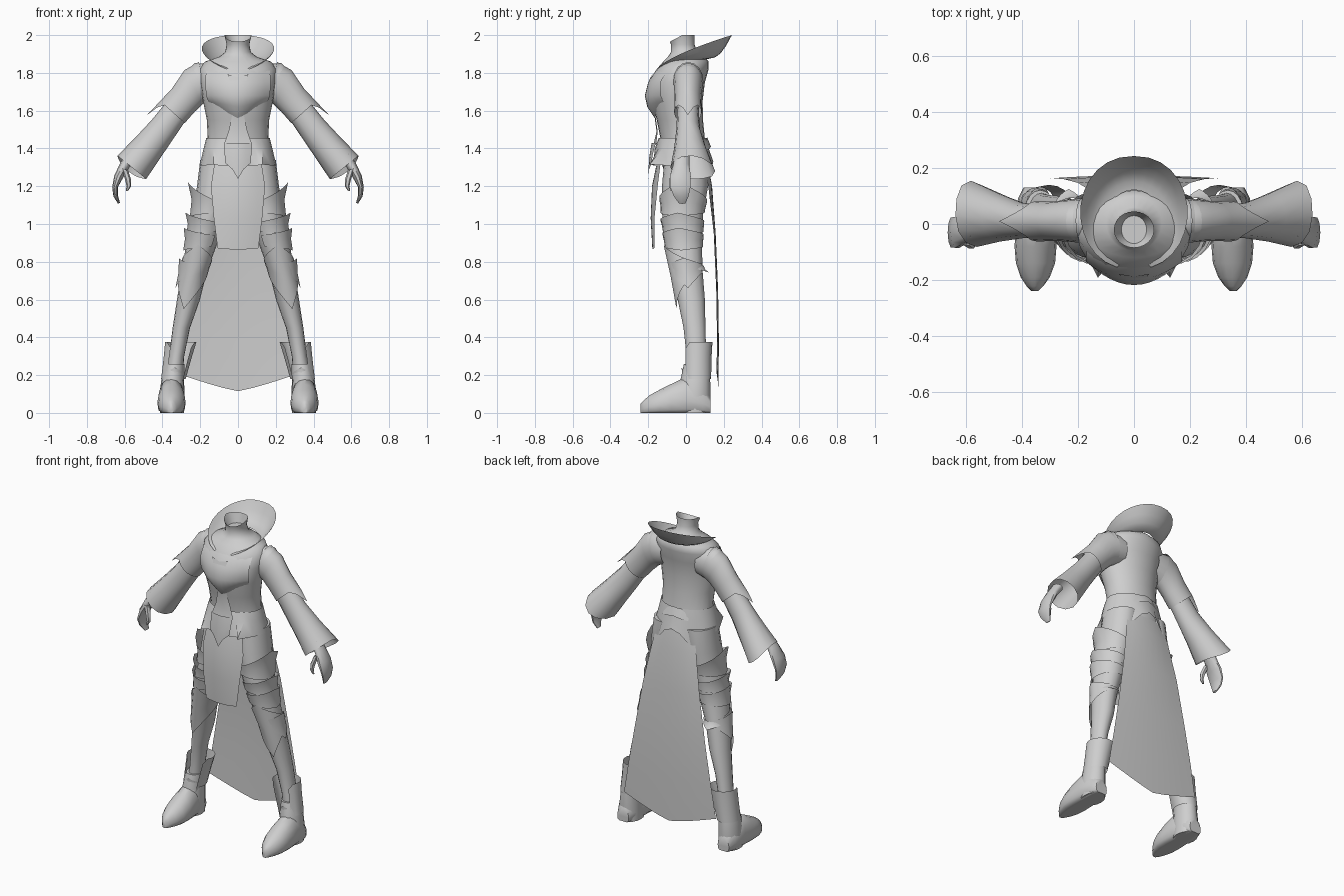
import bpy, bmesh, math
from mathutils import Vector

cloth = bpy.data.materials.new("plain_grey")
cloth.diffuse_color = (0.62, 0.62, 0.62, 1)


def skin(name, rings, closed=True, caps=(False, False), mirror=False, angle=50):
    """Bridge rows of points into one surface."""
    bm = bmesh.new()
    rows = [[bm.verts.new(p) for p in r] for r in rings]
    n = len(rows[0])
    for a, b in zip(rows, rows[1:]):
        for i in range(n if closed else n - 1):
            j = (i + 1) % n
            bm.faces.new((a[i], a[j], b[j], b[i]))
    if caps[0]:
        bm.faces.new(rows[0][::-1])
    if caps[1]:
        bm.faces.new(rows[-1])
    bmesh.ops.recalc_face_normals(bm, faces=bm.faces)
    me = bpy.data.meshes.new(name)
    bm.to_mesh(me)
    bm.free()
    ob = bpy.data.objects.new(name, me)
    bpy.context.collection.objects.link(ob)
    me.materials.append(cloth)
    bpy.ops.object.select_all(action='DESELECT')
    bpy.context.view_layer.objects.active = ob
    ob.select_set(True)
    bpy.ops.object.shade_smooth_by_angle(angle=math.radians(angle))
    if mirror:
        m = ob.modifiers.new("mirror", 'MIRROR')
        m.use_clip = False
        m.use_mirror_merge = False
    return ob


def ring(cx, cy, cz, ru, rv, tilt=0, n=16, axis='z'):
    """Ellipse; tilt turns it about y, axis 'y' stands it upright facing y."""
    t = math.radians(tilt)
    u = Vector((math.cos(t), 0, math.sin(t)))
    v = Vector((0, 0, 1)) if axis == 'y' else Vector((0, 1, 0))
    return [Vector((cx, cy, cz)) + u * ru * math.cos(2 * math.pi * i / n) + v * rv * math.sin(2 * math.pi * i / n)
            for i in range(n)]


def span(z, rx, front, back, n=24):
    return ring(0, (front + back) / 2, z, rx, (back - front) / 2, n=n)


# Torso with neck, hollow at the top
torso = [(1.24, .16, -.10, .09), (1.32, .19, -.13, .12), (1.45, .16, -.135, .10), (1.55, .165, -.155, .09),
         (1.65, .185, -.18, .088), (1.75, .20, -.19, .10), (1.82, .205, -.155, .12), (1.86, .175, -.12, .12),
         (1.885, .10, -.095, .10), (1.91, .068, -.08, .06), (1.95, .06, -.08, .045), (2.0, .072, -.085, .045),
         (1.94, .045, -.07, .03)]
rings = [span(*s) for s in torso]
for p in rings[-2]:
    p.z -= .035 * max(0, -(p.y + .02) / .065)
skin("torso", rings, caps=(True, True))

# Chest plate: a shield with a pointed lower edge
rows = []
for w, top, y0, bul in [(.165, 1.86, -.118, .10), (.17, 1.81, -.162, .06), (.172, 1.75, -.2, .065),
                        (.17, 1.68, -.218, .085), (.158, 1.62, -.205, .085), (.145, 1.56, -.165, .06)]:
    rows.append([(w * s, y0 + bul * s * s, top + max(0, 1.66 - top) * .75 * abs(s))
                 for s in ((i - 6) / 6 for i in range(13))])
skin("chest_plate", rows, closed=False)

# Small clasp on the chest
skin("chest_clasp", [[(x, y, z + .022) for x, y, z in ((-.055, -.178, 1.77), (0, -.188, 1.755), (.055, -.178, 1.77))],
                     [(x, y, z - .006) for x, y, z in ((-.045, -.19, 1.765), (0, -.194, 1.768), (.045, -.19, 1.765))]],
     closed=False)

# Stomach panel
skin("stomach_panel", [[(-.03, -.163, 1.58), (0, -.168, 1.58), (.03, -.163, 1.58)],
                       [(-.05, -.150, 1.49), (0, -.156, 1.49), (.05, -.150, 1.49)],
                       [(-.075, -.158, 1.42), (0, -.172, 1.42), (.075, -.158, 1.42)]], closed=False)

# Standing collar: horseshoe sweeping up and out behind the neck
rows = [[] for _ in range(5)]
for i in range(25):
    a = math.radians(-74 + i * 328 / 24)
    b = (1 + math.sin(a)) / 2                       # 0 front, 1 back
    c, s = math.cos(a), math.sin(a)
    inner = Vector((.105 * c, .0 + .122 * s, 1.84 + .035 * b))
    outer = Vector((.192 * math.copysign(abs(c) ** .9, c), .04 + .203 * s, 1.805 + .195 * b ** .65))
    for k, t in enumerate((0, .25, .5, .75, 1)):
        p = inner.lerp(outer, t)
        p.z -= .035 * math.sin(math.pi * t) * b
        rows[k].append(p)
skin("collar", rows, closed=False)

# Jacket hem with jagged lower edge
hem = [span(1.455, .168, -.145, .108), span(1.40, .182, -.165, .12), span(1.31, .203, -.18, .145)]
for i, p in enumerate(hem[2]):
    if i in (15, 21):
        p.y -= .06
        p.x *= .9
        p.z += .005
    elif i == 18:
        p.z += .07
        p.y += .015
    elif i in (3, 4, 8, 9):
        p.z -= .055
    elif i == 6:
        p.z += .02
skin("jacket_hem", hem)

# Belt buckle and back bow
skin("buckle", [[(-.075, -.160, 1.43), (-.04, -.176, 1.43), (0, -.182, 1.43), (.04, -.176, 1.43), (.075, -.160, 1.43)],
                [(-.07, -.178, 1.36), (-.04, -.19, 1.35), (0, -.196, 1.345), (.04, -.19, 1.35), (.07, -.178, 1.36)],
                [(-.07, -.18, 1.325), (-.03, -.195, 1.29), (0, -.2, 1.24), (.03, -.195, 1.29), (.07, -.18, 1.325)]],
     closed=False)
skin("back_bow", [[(-.09, .092, 1.42), (-.045, .108, 1.45), (0, .112, 1.46), (.045, .108, 1.45), (.09, .092, 1.42)],
                  [(-.09, .108, 1.39), (-.045, .126, 1.4), (0, .132, 1.41), (.045, .126, 1.4), (.09, .108, 1.39)]],
     closed=False)


def panel(name, profile, sag, n=8):
    """Hanging cloth; profile rows are half width, y, z middle, z edge, edge y shift."""
    rows = []
    for w, y, zm, ze, dy in profile:
        rows.append([(w * s, y + dy * s * s, zm + (ze - zm) * abs(s) ** sag)
                     for s in (2 * i / n - 1 for i in range(n + 1))])
    skin(name, rows, closed=False)


panel("front_tabard", [(.125, -.155, 1.32, 1.32, .02), (.143, -.18, 1.2, 1.2, .03), (.128, -.187, 1.03, 1.03, .02),
                       (.108, -.178, .865, .872, .01)], 2)
panel("back_cape", [(.13, .118, 1.31, 1.31, -.02), (.155, .138, 1.2, 1.2, -.02), (.20, .157, .95, .95, -.01),
                    (.25, .17, .65, .65, -.01), (.29, .174, .38, .42, -.01), (.325, .172, .115, .21, -.01)], 1.2)

# Arms with flared sleeves
arm = [(.12, .01, 1.755, .09, .075, 86), (.20, .012, 1.75, .106, .078, 74), (.265, .01, 1.69, .087, .065, 52),
       (.335, .01, 1.595, .07, .058, 42)]
skin("upper_arm", [ring(*s) for s in arm], mirror=True)
sleeve = [(.315, .01, 1.615, .07, .056, 42), (.40, .012, 1.50, .076, .063, 42), (.48, .022, 1.40, .086, .085, 41),
          (.562, .03, 1.30, .098, .112, 39)]
rings = [ring(*s, n=12) for s in sleeve]
for p in rings[-1]:
    back = max(0, p.y - .06)
    p.x += .25 * back
    p.y += .15 * back
    p.z -= .25 * back
skin("sleeve", rings, mirror=True)
rings = [ring(.185, .012, 1.755, .105, .08, 78), ring(.235, .012, 1.725, .102, .075, 62),
         ring(.29, .01, 1.655, .086, .07, 46), ring(.345, .01, 1.59, .084, .073, 42)]
rings[3][0] += Vector((.075, 0, -.07))
for i in (1, 15):
    rings[3][i] += Vector((.025, 0, -.025))
skin("shoulder_cape", rings, mirror=True)

# Hands: palm, joined curled fingers and thumb
skin("hand", [ring(.565, -.02, 1.36, .03, .04, 30, 10), ring(.60, -.025, 1.31, .027, .045, 25, 10),
              ring(.632, -.03, 1.25, .024, .058, 15, 10), ring(.651, -.03, 1.195, .015, .056, 0, 10),
              ring(.648, -.026, 1.15, .012, .042, -15, 10), ring(.630, -.02, 1.11, .006, .018, -30, 10)],
     caps=(True, True), mirror=True)
skin("thumb", [ring(.60, -.06, 1.29, .02, .018, 20, 6), ring(.582, -.075, 1.235, .016, .015, 0, 6),
               ring(.578, -.078, 1.20, .012, .011, 0, 6), ring(.588, -.078, 1.175, .006, .006, 0, 6)],
     caps=(True, True), mirror=True)

# Legs
LEG = [(1.34, .10, .0, .10, .115), (1.2, .122, -.005, .095, .122), (1.05, .15, -.018, .09, .108),
       (.9, .19, -.012, .082, .096), (.75, .232, .005, .068, .083), (.6, .262, .028, .061, .072),
       (.45, .30, .045, .046, .058), (.3, .325, .055, .04, .052), (.15, .345, .06, .05, .06)]
skin("leg", [ring(cx, cy, z, rx, ry) for z, cx, cy, rx, ry in LEG], caps=(True, True), mirror=True)


def on_leg(z, deg, gap):
    """Point at an angle round the leg (0 outside, -90 front), lifted by gap."""
    for a, b in zip(LEG, LEG[1:]):
        if z >= b[0]:
            break
    t = (a[0] - z) / (a[0] - b[0])
    cx, cy, rx, ry = (p + (q - p) * t for p, q in zip(a[1:], b[1:]))
    c, s = math.cos(math.radians(deg)), math.sin(math.radians(deg))
    return (cx + (rx + gap) * c, cy + (ry + gap) * s, z)


def leg_plate(name, mid, half, top, bottom, flare_top, flare_bottom, n=12):
    """Armour wrapped on the leg; each edge is (level, rise at the middle)."""
    rows = [[], [], []]
    for i in range(n + 1):
        s = 2 * i / n - 1
        w = (1 - abs(s)) ** 1.5
        zt, zb = top[0] + top[1] * w, bottom[0] + bottom[1] * w
        for k, t in enumerate((0, .5, 1)):
            g = .006 + w * (flare_top * (1 - t) ** 2 + flare_bottom * t * t)
            rows[k].append(on_leg(zt + (zb - zt) * t, mid + half * s, g))
    skin(name, rows, closed=False, mirror=True)


leg_plate("thigh_plate_upper", -10, 120, (1.11, .11), (1.06, -.02), .046, .008)
leg_plate("thigh_plate_middle", -10, 120, (1.01, .05), (.96, -.02), .036, .006)
leg_plate("thigh_plate_lower", -10, 120, (.94, .04), (.88, -.02), .028, .006)
leg_plate("knee_guard", -80, 120, (.80, .09), (.74, -.19), .008, .012)
leg_plate("knee_side_spike", -5, 70, (.79, .03), (.74, -.08), .02, .012)
leg_plate("knee_back_spike", 90, 60, (.78, .0), (.76, -.02), .0, .03)

# Boots: ankle shaft, open cuff behind, and foot
skin("boot_ankle", [ring(.335, .055, .26, .052, .066), ring(.345, .05, .18, .06, .078),
                    ring(.35, .047, .10, .066, .083), ring(.35, .045, .0, .064, .083)], caps=(True, True), mirror=True)
rows = []
for z, cx, cy, rx, ry in [(.375, .303, .06, .084, .08), (.29, .32, .057, .075, .078), (.18, .342, .055, .066, .078)]:
    rows.append([(cx + rx * math.cos(a), cy + ry * math.sin(a), z - .03 * (i in (0, 14)))
                 for i, a in enumerate(math.radians(-50 + 280 * j / 14) for j in range(15))])
skin("boot_cuff", rows, closed=False, mirror=True)
leg_plate("ankle_guard", -90, 100, (.20, .04), (.17, -.015), .02, .03)
foot = [(.13, .355, .04, .09), (.09, .355, .06, .14), (0, .352, .07, .19), (-.08, .352, .075, .152),
        (-.14, .352, .07, .122), (-.19, .353, .052, .095), (-.222, .354, .03, .068), (-.24, .354, .012, .05)]
rings = []
for y, cx, rx, h in foot:
    r = ring(cx, y, h * .35, rx, h * .65, axis='y')
    for p in r:
        p.z = max(p.z, 0)
    rings.append(r)
skin("foot", rings, caps=(True, True), mirror=True)
